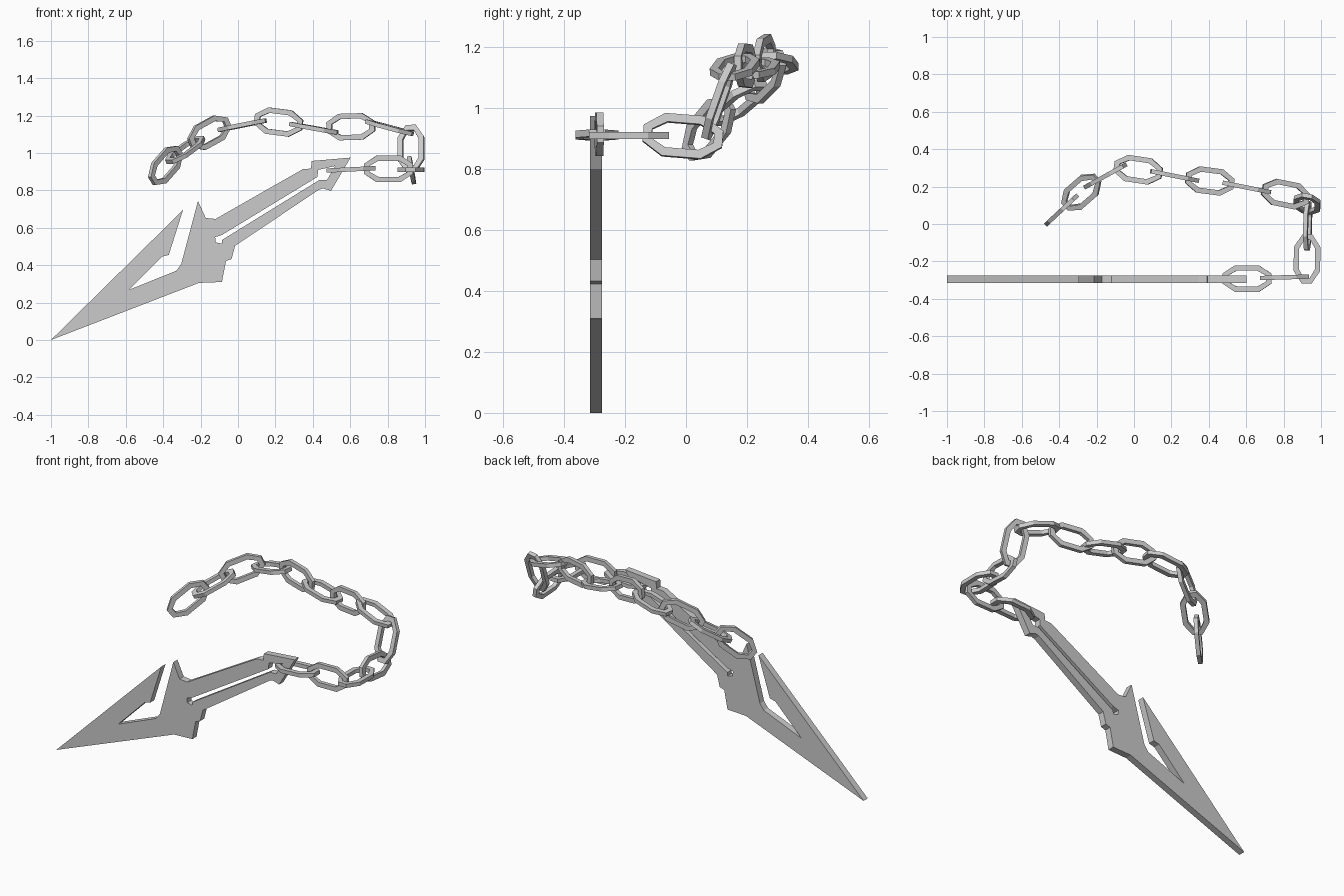
import bpy, bmesh
from math import radians
from mathutils import Vector, Matrix

if "Cube" in bpy.data.objects:
    bpy.data.objects.remove(bpy.data.objects["Cube"])

# ---------- blade: flat profile with a slotted shank, extruded ----------
outline = [(-1, 0), (-.294, .695), (-.37, .455), (-.407, .445), (-.583, .268),
           (-.33, .37), (-.304, .405), (-.214, .743), (-.172, .652), (-.12, .647),
           (.348, .914), (.39, .916), (.394, .957), (.602, .975), (.497, .797),
           (.455, .81), (.432, .803), (-.016, .503), (-.034, .433), (-.064, .423),
           (-.086, .31), (-.209, .305)]
slot = [(.428, .909), (.519, .93), (.476, .856), (.436, .856), (-.085, .535),
        (-.087, .515), (-.12, .522), (-.122, .55), (-.085, .562), (.425, .872)]

curve = bpy.data.curves.new("blade_profile", 'CURVE')
curve.dimensions = '2D'
curve.fill_mode = 'BOTH'
curve.extrude = 0.02
for loop in (outline, slot):
    sp = curve.splines.new('POLY')
    sp.points.add(len(loop) - 1)
    for p, (x, z) in zip(sp.points, loop):
        p.co = (x, z, 0, 1)
    sp.use_cyclic_u = True
blade = bpy.data.objects.new("blade", curve)
bpy.context.collection.objects.link(blade)
blade.location = (0, -0.295, 0)
blade.rotation_euler = (radians(90), 0, 0)
bpy.context.view_layer.objects.active = blade
blade.select_set(True)
bpy.ops.object.convert(target='MESH')
bpy.ops.object.shade_flat()


# ---------- chain link: eight-sided ring with a rectangular bar ----------
def octagon(ex, ey, sx, sy):
    return [(ex, -ey), (ex, ey), (sx, sy), (-sx, sy),
            (-ex, ey), (-ex, -ey), (-sx, -sy), (sx, -sy)]


def link_mesh(half_thick=0.0115):
    bm = bmesh.new()
    outer = octagon(.131, .027, .064, .071)
    inner = octagon(.102, .016, .054, .043)
    rings = [[bm.verts.new((x, y, h)) for x, y in loop]
             for loop, h in ((outer, -half_thick), (outer, half_thick),
                             (inner, half_thick), (inner, -half_thick))]
    for a in range(4):
        r, s = rings[a], rings[(a + 1) % 4]
        for i in range(8):
            j = (i + 1) % 8
            bm.faces.new((r[i], r[j], s[j], s[i]))
    bmesh.ops.recalc_face_normals(bm, faces=bm.faces)
    me = bpy.data.meshes.new("chain_link")
    bm.to_mesh(me)
    bm.free()
    return me


# ---------- chain: centre, direction, lying flat or upright, roll in degrees ----------
links = [((.604, -.292, .912), (1, 0, .05), True, 0),
         ((.805, -.285, .915), (1, .03, 0), False, 0),
         ((.925, -.187, .91), (.02, 1, 0), True, 0),
         ((.928, -.01, .908), (.03, 1, -.08), False, -10),
         ((.925, .108, 1.023), (0, .33, .94), True, -10),
         ((.81, .16, 1.135), (-1, .2, .27), True, 0),
         ((.603, .195, 1.14), (-1, .2, -.03), False, 0),
         ((.405, .23, 1.132), (-1, .13, .18), True, 0),
         ((.217, .257, 1.165), (-1, .2, .13), False, 0),
         ((.022, .29, 1.148), (-1, .15, -.2), True, 0),
         ((-.153, .257, 1.108), (-.2, -.11, -.11), False, 0),
         ((-.282, .17, 1.016), (-.16, -.14, -.12), True, 0),
         ((-.387, .075, .933), (-.15, -.14, -.17), False, 0)]

mesh = link_mesh()
up = Vector((0, 0, 1))
for i, (centre, direction, flat, roll) in enumerate(links):
    d = Vector(direction).normalized()
    side = up.cross(d).normalized()
    width = side if flat else d.cross(side)
    width = Matrix.Rotation(radians(roll), 3, d) @ width
    rot = Matrix((d, width, d.cross(width))).transposed().to_4x4()
    ob = bpy.data.objects.new(f"chain_link_{i + 1:02d}", mesh)
    ob.matrix_world = Matrix.Translation(centre) @ rot
    bpy.context.collection.objects.link(ob)
